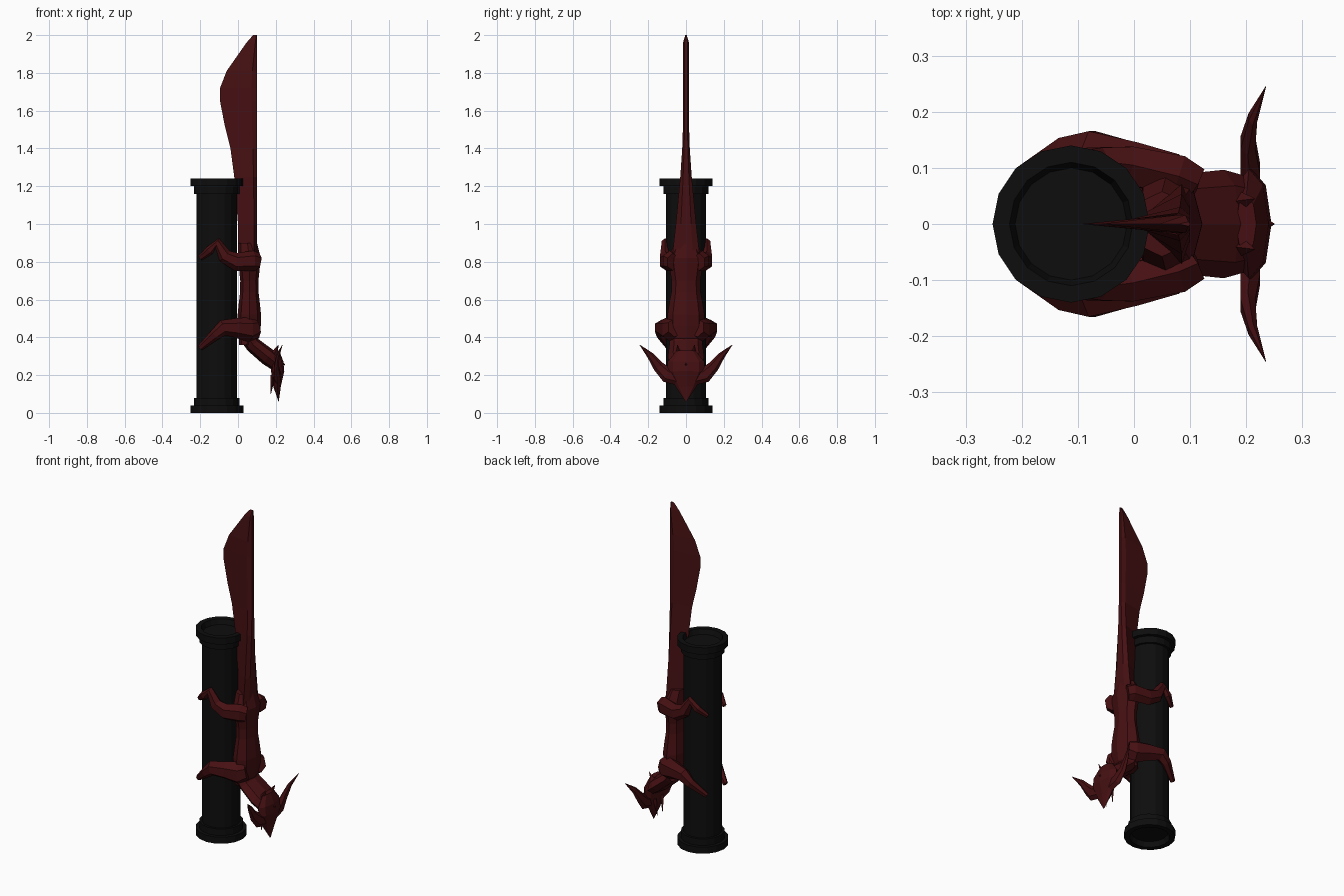
import bpy, bmesh, math
from mathutils import Vector

cube = bpy.data.objects.get("Cube")
if cube:
    bpy.data.objects.remove(cube, do_unlink=True)


def material(name, color):
    mat = bpy.data.materials.new(name)
    mat.use_nodes = True
    mat.diffuse_color = color
    shader = next(n for n in mat.node_tree.nodes if n.type == 'BSDF_PRINCIPLED')
    shader.inputs["Base Color"].default_value = color
    return mat


RED = material("dark red", (.06, .005, .006, 1))
BLACK = material("black", (.004, .004, .004, 1))


def loft(name, rings, mat):
    """Skin a list of equal-sized point rings and close both ends."""
    bm = bmesh.new()
    rows = [[bm.verts.new(point) for point in ring] for ring in rings]
    for low, high in zip(rows, rows[1:]):
        for i in range(len(low)):
            bm.faces.new((low[i - 1], low[i], high[i], high[i - 1]))
    bm.faces.new(rows[0])
    bm.faces.new(rows[-1])
    bmesh.ops.recalc_face_normals(bm, faces=bm.faces)
    mesh = bpy.data.meshes.new(name)
    bm.to_mesh(mesh)
    bm.free()
    mesh.materials.append(mat)
    obj = bpy.data.objects.new(name, mesh)
    bpy.context.scene.collection.objects.link(obj)
    return obj


def circle(center, across, along, sides):
    """Ellipse of points around a center, spanned by two radius vectors."""
    angles = [math.tau * k / sides for k in range(sides)]
    return [center + across * math.cos(a) + along * math.sin(a) for a in angles]


def tube(name, path, sides=6, flat=1, ref=Vector((0, 1, 0))):
    """Sweep along x, y, z, radius sections; flat scales the radius along ref."""
    points = [Vector(section[:3]) for section in path]
    rings = []
    for i, (point, section) in enumerate(zip(points, path)):
        ahead = points[min(i + 1, len(points) - 1)]
        tangent = (ahead - points[max(i - 1, 0)]).normalized()
        across = tangent.cross(ref).normalized()
        along = across.cross(tangent)
        radius = section[-1]
        rings.append(circle(point, across * radius, along * radius * flat, sides))
    return loft(name, rings, RED)


def mirrored(obj):
    """Repeat a part on the other side of the model."""
    mod = obj.modifiers.new("both sides", 'MIRROR')
    mod.use_axis = (False, True, False)
    mod.use_mirror_merge = False


# Column: stepped collars and shallow recesses, the same at both ends
HEIGHT = 1.24
collar = [(.1, .03), (.11, 0), (.14, 0), (.14, .04), (.12, .04), (.12, .08), (.107, .08)]
profile = collar + [(r, HEIGHT - z) for r, z in reversed(collar)]
loft("column", [circle(Vector((-.112, 0, z)), Vector((r, 0, 0)), Vector((0, r, 0)), 16)
                for r, z in profile], BLACK)

# Blade tail: straight spine, curved cutting edge, thinning toward the tip
SPINE = .1


def blade_ring(z, edge):
    thick = min(.016 + .1 * max(0, 1.5 - z) ** 1.4, .4 * (2.01 - z))
    ridge = SPINE - (SPINE - edge) * .15
    return [(edge, 0, z), (ridge, -thick, z), (SPINE, -thick / 2, z),
            (SPINE, thick / 2, z), (ridge, thick, z)]


cutting_edge = [(.85, 0), (1, 0), (1.25, -.02), (1.4, -.04), (1.52, -.07),
                (1.65, -.095), (1.72, -.095), (1.81, -.06), (1.96, .045), (2, .08)]
loft("blade_tail", [blade_ring(z, edge) for z, edge in cutting_edge], RED)


# Torso: broad at hips and shoulders, narrow at the waist
def torso_ring(z):
    width = .087 + .012 * math.cos(math.tau * (z - .5) / .35)
    return circle(Vector((.06, 0, z)), Vector((width * .63, 0, 0)),
                  Vector((0, width, 0)), 8)


torso = [torso_ring(.4 + .06 * step) for step in range(8)]
neck_base = circle(Vector((.045, 0, .36)), Vector((.04, 0, 0)), Vector((0, .08, 0)), 8)
blade_root = circle(Vector((.05, 0, .9)), Vector((.05, 0, 0)), Vector((0, .058, 0)), 8)
loft("torso", [neck_base] + torso + [blade_root], RED)

# Neck and head hanging away from the column
tube("neck", [(.04, 0, .42, .042), (.08, 0, .36, .042), (.16, 0, .295, .046),
              (.205, 0, .26, .04)], sides=8, flat=2.1)
tube("head", [(.2, 0, .33, .018), (.205, 0, .27, .035), (.21, 0, .22, .035),
              (.207, 0, .14, .02), (.215, 0, .06, .001)], sides=8, flat=2.8)
tube("brow_spike", [(.22, 0, .26, .02), (.25, 0, .255, .001)], sides=4)
mirrored(tube("crest_spikes", [(.19, .04, .31, .018), (.215, .045, .36, .001)], sides=4))
mirrored(tube("jaw_fangs", [(.185, .035, .2, .014), (.174, .025, .1, .001)], sides=4))
mirrored(tube("horns", [(.208, .04, .185, .04), (.207, .1, .2, .04), (.203, .145, .245, .03),
                        (.212, .19, .305, .018), (.235, .245, .36, .001)],
              flat=.5, ref=Vector((1, 0, 0))))

# Limbs gripping the column
mirrored(tube("arms", [(.105, .07, .8, .046), (.08, .085, .805, .054), (-.01, .105, .8, .048),
                       (-.07, .11, .83, .038), (-.11, .11, .9, .026),
                       (-.15, .108, .86, .024), (-.2, .08, .82, .014)], flat=.8))
mirrored(tube("legs", [(.1, .06, .45, .05), (.06, .08, .44, .066), (-.01, .11, .45, .052),
                       (-.08, .135, .45, .042), (-.12, .132, .415, .03),
                       (-.2, .09, .345, .016)], flat=.85))
